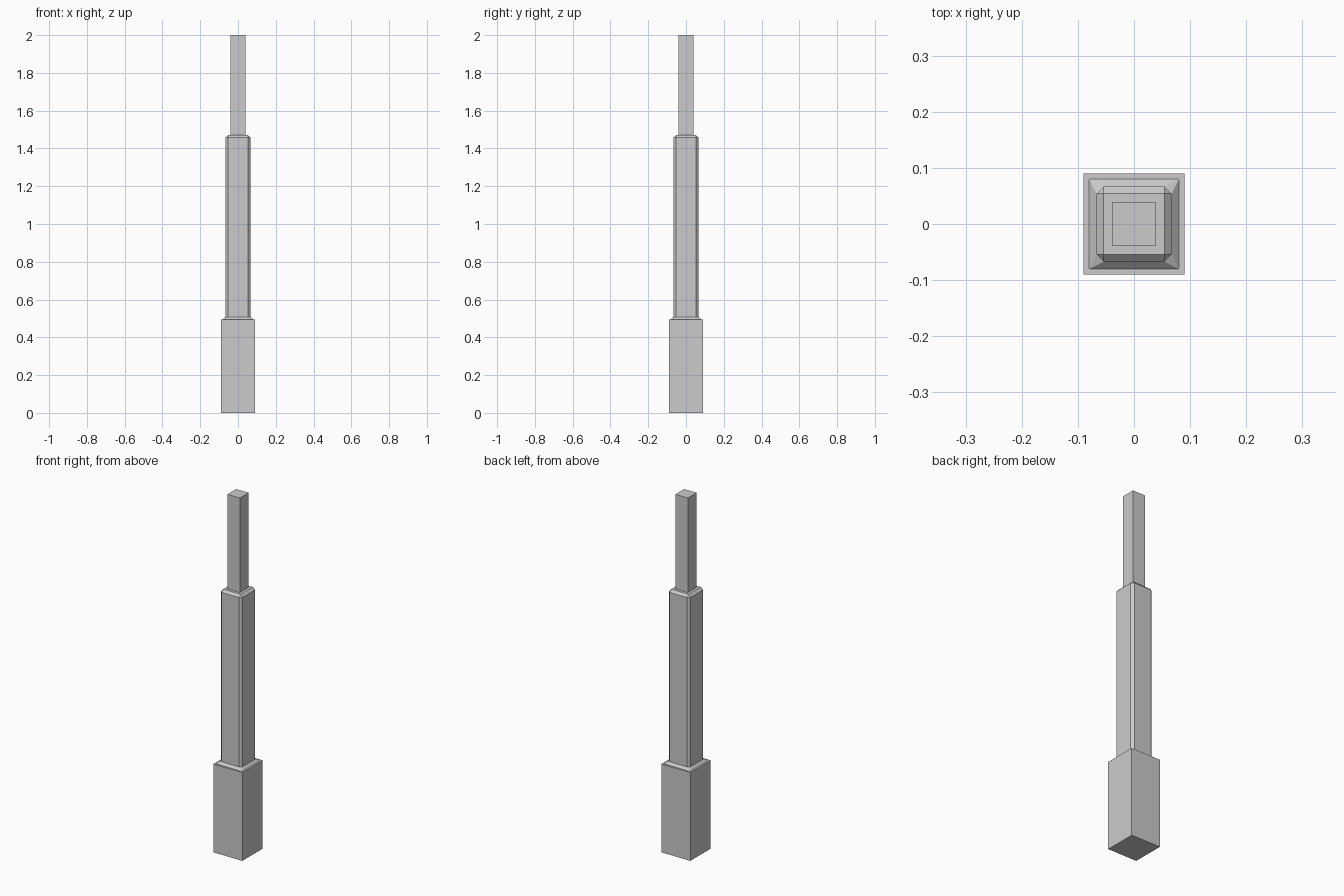
import bpy
import bmesh

if "Cube" in bpy.data.objects:
    bpy.data.objects.remove(bpy.data.objects["Cube"])

grey = bpy.data.materials.new("plain grey")
grey.diffuse_color = (0.6, 0.6, 0.6, 1)
grey.use_nodes = True
grey.node_tree.nodes["Principled BSDF"].inputs["Base Color"].default_value = grey.diffuse_color


def ring(bm, half, z, cut=0.0):
    """Square ring, with two points per corner when the corners are cut."""
    points = []
    for sx, sy in ((1, 1), (-1, 1), (-1, -1), (1, -1)):
        pair = [(sx * half, sy * (half - cut)), (sx * (half - cut), sy * half)]
        if sx * sy < 0:
            pair.reverse()
        points += pair if cut else pair[:1]
    return [bm.verts.new((x, y, z)) for x, y in points]


def bridge(bm, low, high):
    """Join rings; a four-point ring meets an eight-point one with corner triangles."""
    count = max(len(low), len(high))

    def pick(r, i):
        return r[(i % count) * len(r) // count]

    for i in range(count):
        quad = [pick(low, i), pick(low, i + 1), pick(high, i + 1), pick(high, i)]
        bm.faces.new(list(dict.fromkeys(quad)))


def post(name, sections):
    bm = bmesh.new()
    rings = [ring(bm, *s) for s in sections]
    for low, high in zip(rings, rings[1:]):
        bridge(bm, low, high)
    bm.faces.new(rings[0][::-1])
    bm.faces.new(rings[-1])
    bmesh.ops.recalc_face_normals(bm, faces=bm.faces)
    mesh = bpy.data.meshes.new(name)
    bm.to_mesh(mesh)
    bm.free()
    mesh.materials.append(grey)
    bpy.context.collection.objects.link(bpy.data.objects.new(name, mesh))


# Square base block
post("base_block", [(0.09, 0), (0.09, 0.495)])
# Chamfered shaft with a flared foot and bevelled shoulder
post("shaft", [(0.08, 0.495), (0.067, 0.508, 0.013),
               (0.067, 1.457, 0.013), (0.054, 1.47)])
# Slim square top rod
post("top_rod", [(0.039, 1.47), (0.039, 2.0)])
